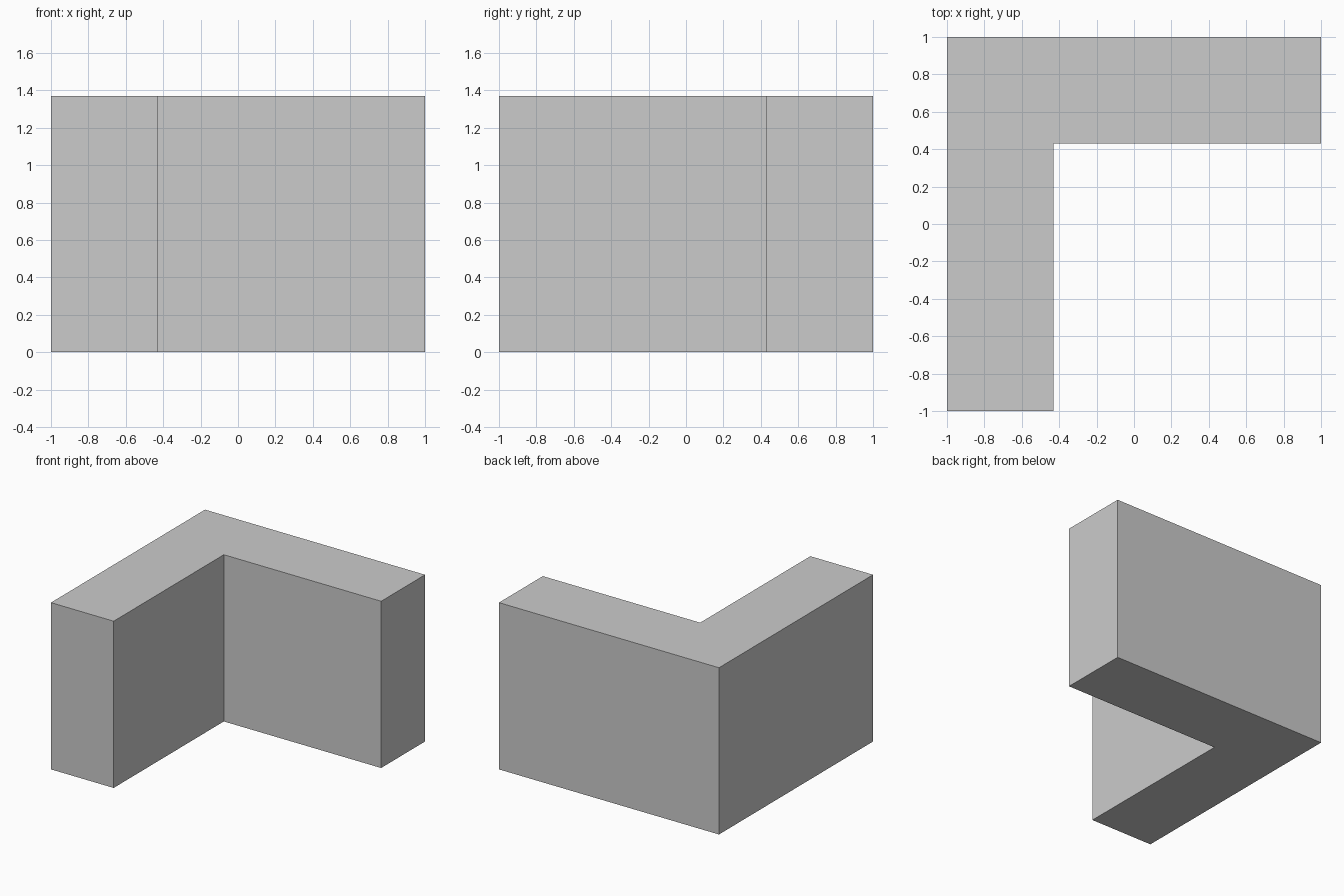
import bpy
import bmesh

if "Cube" in bpy.data.objects:
    bpy.data.objects.remove(bpy.data.objects["Cube"])

HEIGHT = 1.37
INNER = 0.43  # inner wall faces sit at x = -INNER and y = INNER

# L-shaped footprint, counter-clockwise
profile = [(-1, -1), (-INNER, -1), (-INNER, INNER), (1, INNER), (1, 1), (-1, 1)]

# Corner block: footprint extruded straight up
bm = bmesh.new()
base = bm.faces.new([bm.verts.new((x, y, 0)) for x, y in profile])
result = bmesh.ops.extrude_face_region(bm, geom=[base], use_keep_orig=True)
top = [v for v in result["geom"] if isinstance(v, bmesh.types.BMVert)]
bmesh.ops.translate(bm, verts=top, vec=(0, 0, HEIGHT))
bmesh.ops.recalc_face_normals(bm, faces=bm.faces)

mesh = bpy.data.meshes.new("corner_block")
bm.to_mesh(mesh)
bm.free()
bpy.context.collection.objects.link(bpy.data.objects.new("corner_block", mesh))
